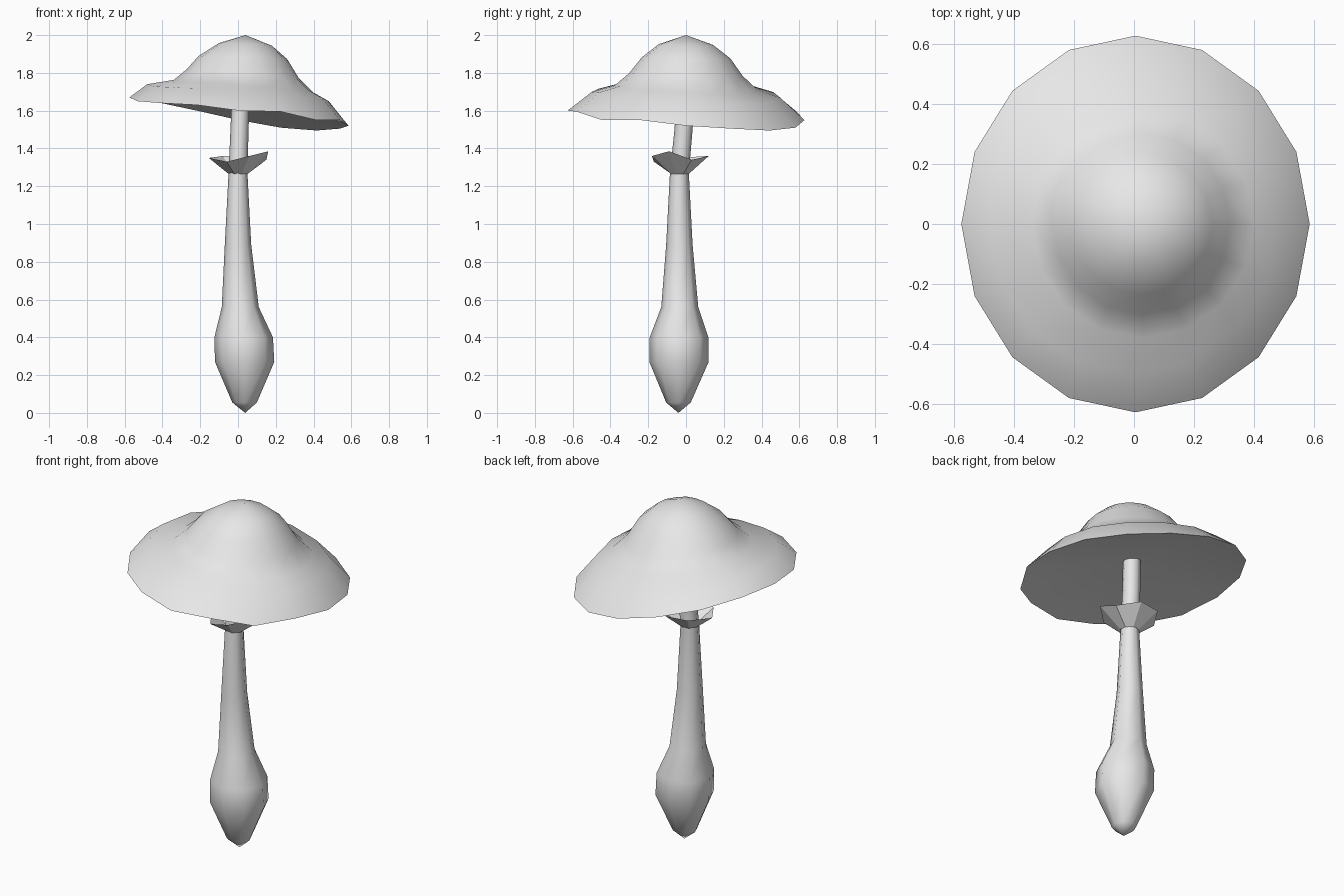
import bpy, bmesh
from math import cos, sin, tau, radians

cube = bpy.data.objects.get("Cube")
if cube:
    bpy.data.objects.remove(cube, do_unlink=True)

grey = bpy.data.materials.new("pale grey")
grey.use_nodes = True
colour = (0.8, 0.8, 0.8, 1)
grey.diffuse_color = colour
grey.node_tree.nodes["Principled BSDF"].inputs["Base Color"].default_value = colour


def ellipse(cx, cy, rx, ry, heights):
    """One loop of points, with a height for each point."""
    n = len(heights)
    return [(cx + rx * cos(tau * i / n), cy + ry * sin(tau * i / n), h)
            for i, h in enumerate(heights)]


def loft(name, loops, first=None, last=None, smooth=True):
    """Skin loops listed from bottom to top; optional points close the ends."""
    bm = bmesh.new()
    rings = [[bm.verts.new(p) for p in loop] for loop in loops]
    n = len(rings[0])
    for low, high in zip(rings, rings[1:]):
        for i in range(n):
            j = (i + 1) % n
            bm.faces.new((low[i], low[j], high[j], high[i]))
    if first:
        tip = bm.verts.new(first)
        for i in range(n):
            bm.faces.new((tip, rings[0][(i + 1) % n], rings[0][i]))
    if last:
        tip = bm.verts.new(last)
        for i in range(n):
            bm.faces.new((tip, rings[-1][i], rings[-1][(i + 1) % n]))
    mesh = bpy.data.meshes.new(name)
    bm.to_mesh(mesh)
    bm.free()
    mesh.materials.append(grey)
    obj = bpy.data.objects.new(name, mesh)
    bpy.context.collection.objects.link(obj)
    if smooth:
        bpy.ops.object.select_all(action='DESELECT')
        bpy.context.view_layer.objects.active = obj
        obj.select_set(True)
        bpy.ops.object.shade_smooth_by_angle(angle=radians(65))
    return obj


# Cap: wavy tilted rim whose tilt fades out towards the crown
rim = [1.52, 1.505, 1.495, 1.51, 1.55, 1.60, 1.64, 1.67,
       1.67, 1.65, 1.64, 1.63, 1.60, 1.595, 1.55, 1.55]
mean = sum(rim) / len(rim)
cap_loops = [ellipse(0.005, 0, 0.58, 0.627, rim)]
for cx, rx, ry, z, tilt in [
        (0.0, 0.48, 0.50, 1.69, 0.6),
        (0.03, 0.37, 0.38, 1.725, 0.45),
        (0.025, 0.295, 0.30, 1.795, 0.3),
        (0.025, 0.235, 0.235, 1.88, 0.1),
        (0.04, 0.14, 0.145, 1.95, 0.1)]:
    cap_loops.append(ellipse(cx, 0, rx, ry, [z + tilt * (h - mean) for h in rim]))
loft("cap", cap_loops, first=(0.01, 0, 1.68), last=(0.04, 0, 2))

# Stem: slightly bent, with a bulb at the foot
SIDES = 8
stem_loops = [ellipse(cx, cy, r, r, [z] * SIDES) for cx, cy, r, z in [
    (0.035, -0.04, 0.065, 0.055),
    (0.035, -0.037, 0.157, 0.27),
    (0.03, -0.037, 0.155, 0.40),
    (0.012, -0.033, 0.098, 0.56),
    (0.0, -0.035, 0.07, 0.89),
    (0.0, -0.035, 0.05, 1.27),
    (0.008, -0.013, 0.048, 1.5),
    (0.015, 0.0, 0.047, 1.7)]]
loft("stem", stem_loops, first=(0.038, -0.04, 0), last=(0.015, 0, 1.71))

# Ring: thin uneven collar that flares upwards
edge = [(0.15, 0.03, 1.34), (0.05, 0.12, 1.36), (-0.08, 0.1, 1.36),
        (-0.155, -0.02, 1.35), (-0.06, -0.17, 1.33), (0.06, -0.18, 1.36),
        (0.16, -0.09, 1.385)]
inner = [(0.32 * x, 0.32 * (y + 0.035) - 0.035, 1.265) for x, y, z in edge]
loft("ring", [inner, edge], smooth=False)
